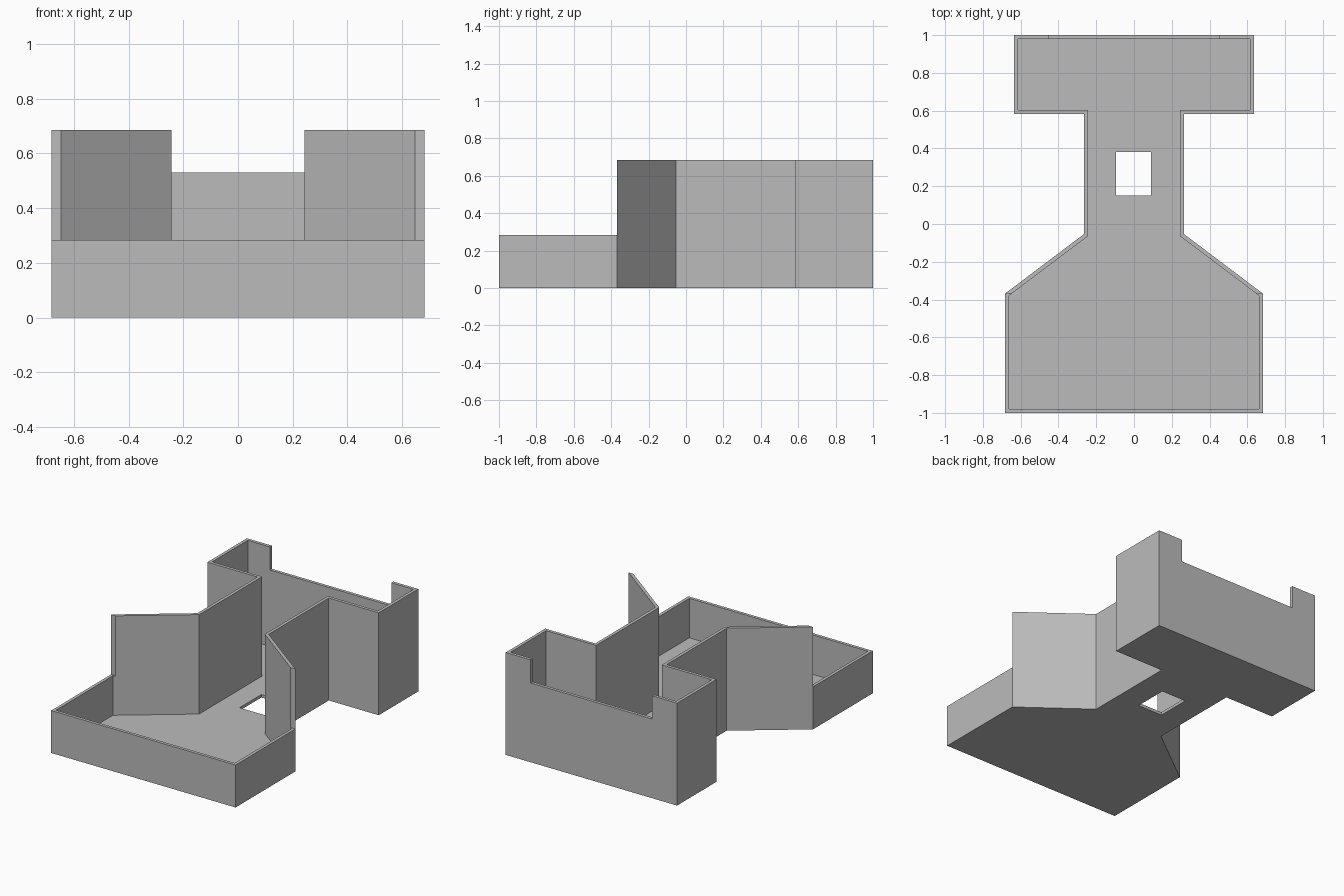
import bpy
import bmesh
from mathutils import Vector

if "Cube" in bpy.data.objects:
    bpy.data.objects.remove(bpy.data.objects["Cube"], do_unlink=True)

WALL, FLOOR, TOP = 0.021, 0.02, 0.685
FRONT_RIM, BACK_RIM = 0.284, 0.53
STEP_Y = -0.368

# Single grey material
grey = bpy.data.materials.new("plain grey")
grey.use_nodes = True
colour = (0.5, 0.5, 0.5, 1)
grey.diffuse_color = colour
grey.node_tree.nodes["Principled BSDF"].inputs["Base Color"].default_value = colour


def prism(name, points, z0, z1):
    """Extrude a counter-clockwise outline between two heights."""
    bm = bmesh.new()
    face = bm.faces.new([bm.verts.new((p[0], p[1], z0)) for p in points])
    top = bmesh.ops.extrude_face_region(bm, geom=[face])["geom"]
    verts = [g for g in top if isinstance(g, bmesh.types.BMVert)]
    bmesh.ops.translate(bm, verts=verts, vec=(0, 0, z1 - z0))
    bmesh.ops.recalc_face_normals(bm, faces=bm.faces)
    mesh = bpy.data.meshes.new(name)
    bm.to_mesh(mesh)
    bm.free()
    mesh.materials.append(grey)
    obj = bpy.data.objects.new(name, mesh)
    bpy.context.collection.objects.link(obj)
    return obj


def box(name, x0, x1, y0, y1, z0, z1):
    return prism(name, [(x0, y0), (x1, y0), (x1, y1), (x0, y1)], z0, z1)


def inset(points, d):
    """Offset a counter-clockwise outline inwards with mitred corners."""
    result = []
    for i, p in enumerate(points):
        a = (p - points[i - 1]).normalized()
        b = (points[(i + 1) % len(points)] - p).normalized()
        na, nb = Vector((-a.y, a.x)), Vector((-b.y, b.x))
        result.append(p + (na + nb) * d / (1 + na.dot(nb)))
    return result


def cut(target, cutter):
    cutter.hide_render = True
    mod = target.modifiers.new(cutter.name, "BOOLEAN")
    mod.operation = "DIFFERENCE"
    mod.solver = "EXACT"
    mod.object = cutter
    bpy.context.view_layer.objects.active = target
    bpy.ops.object.modifier_apply(modifier=mod.name)
    bpy.data.objects.remove(cutter, do_unlink=True)


# Plan outline: wide front, tapering shoulders, narrow neck, rear crossbar
half = [(0.682, -1), (0.682, STEP_Y), (0.264, -0.053),
        (0.264, 0.582), (0.634, 0.582), (0.634, 1)]
outline = [Vector(p) for p in half + [(-x, y) for x, y in reversed(half)]]

tray = prism("walled_tray", outline, 0, TOP)

# Hollow interior, low front rim, rear notch and floor opening
cut(tray, prism("interior", inset(outline, WALL), FLOOR, 1))
cut(tray, box("front_rim_cut", -1, 1, -1.2, STEP_Y, FRONT_RIM, 1))
cut(tray, box("rear_notch", -0.45, 0.45, 0.9, 1.1, BACK_RIM, 1))
cut(tray, box("floor_opening", -0.095, 0.09, 0.152, 0.382, -0.1, 0.1))
